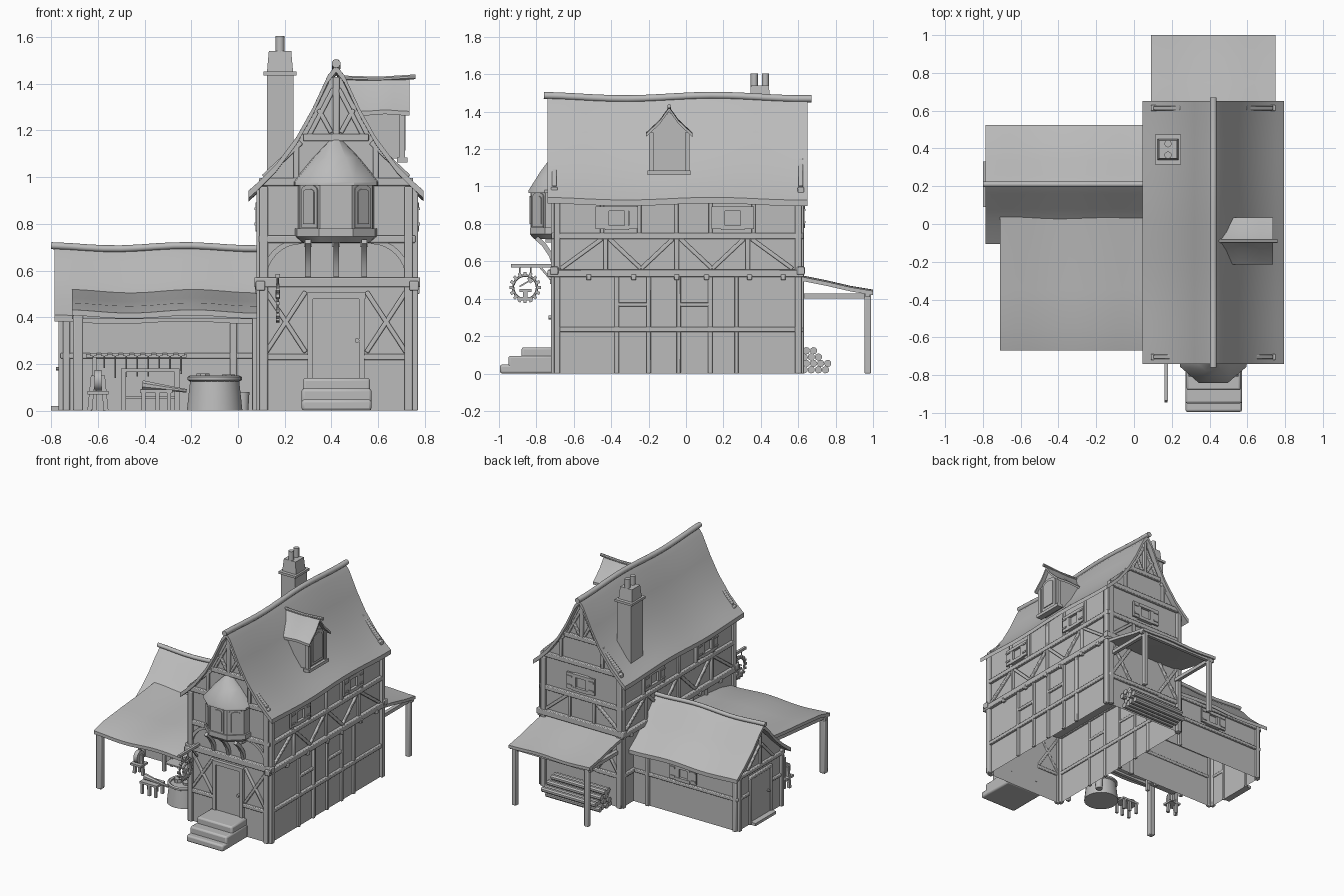
import bpy, bmesh, math, random
from mathutils import Vector as V

if "Cube" in bpy.data.objects:
    bpy.data.objects.remove(bpy.data.objects["Cube"])
random.seed(4)
grey = bpy.data.materials.new("plain grey")
grey.diffuse_color = (0.5, 0.5, 0.5, 1)
grey.use_nodes = True
grey.node_tree.nodes["Principled BSDF"].inputs["Base Color"].default_value = grey.diffuse_color
parts = {}

def loft(name, rings, skip_low=False, caps=True):
    """Skin between point rings; skip_low leaves the ground side open."""
    bm = parts.setdefault(name, bmesh.new())
    R = [[bm.verts.new(p) for p in r] for r in rings]
    n = len(R[0])
    for a, b in zip(R, R[1:]):
        for i in range(n):
            f = (a[i], a[(i+1) % n], b[(i+1) % n], b[i])
            if not (skip_low and all(v.co.z < 1e-4 for v in f)):
                bm.faces.new(f)
    if caps:
        bm.faces.new(R[0]); bm.faces.new(R[-1])

def box(name, x0, x1, y0, y1, z0, z1):
    loft(name, [[(x0, y0, z), (x1, y0, z), (x1, y1, z), (x0, y1, z)] for z in (z0, z1)])

def tube(name, pts, r, n=4, r2=None):
    """Square timber (n=4, half width r) or round bar along points."""
    pts = [V(p) for p in pts]
    rings = []
    for i, p in enumerate(pts):
        d = pts[min(i+1, len(pts)-1)] - pts[max(i-1, 0)]
        q = d.to_track_quat('Z', 'Y')
        rr = r if r2 is None else r + (r2-r)*i/(len(pts)-1)
        if n == 4: rr *= 1.414
        rings.append([p + q @ V((rr*math.cos(t), rr*math.sin(t), 0))
                      for t in (math.tau*(k+.5)/n for k in range(n))])
    loft(name, rings)

def prism(name, axis, pts, a0, a1, **k):
    f = (lambda a, p: (a, p[0], p[1])) if axis == 'x' else (lambda a, p: (p[0], a, p[1]))
    loft(name, [[f(a, p) for p in pts] for a in (a0, a1)], **k)

def wave(t, amp): return amp*math.cos(t*math.tau*1.5 + .3)

def roof(name, axis, prof, a0, a1, th, amp, N=20):
    """Sagging roof sheet: top profile, offset underside, swept along an axis."""
    rings = []
    for i in range(N+1):
        t = i/N; a = a0 + (a1-a0)*t
        sec = [(u, z+wave(t, amp)) for u, z in prof] + [(u, z-th+wave(t, amp)) for u, z in reversed(prof)]
        rings.append([(a, u, z) if axis == 'x' else (u, a, z) for u, z in sec])
    loft(name, rings)

def both(c, half):
    return [(c-d, z) for d, z in reversed(half)] + [(c+d, z) for d, z in half[1:]]

# wall frames: axis of normal, position, sign
FRONT, BACK = ('y', -.70, -1), ('y', .61, 1)
RIGHT, LEFT = ('x', .75, 1), ('x', .10, -1)
WBACK, WEND, WFRONT = ('y', .47, 1), ('x', -.75, -1), ('y', -.05, -1)
def P(w, u, z, o=0):
    c = w[1] + w[2]*o
    return (c, u, z) if w[0] == 'x' else (u, c, z)
def rail(w, u0, z0, u1, z1, r=.013, name="timber_frame", o=.004):
    tube(name, [P(w, u0, z0, o), P(w, u1, z1, o)], r)
def panel(name, w, u0, u1, z0, z1, o0, o1):
    loft(name, [[P(w, u0, z0, o), P(w, u1, z0, o), P(w, u1, z1, o), P(w, u0, z1, o)] for o in (o0, o1)])
def window(w, u, z, hw=.052, hh=.05):
    panel("window_panes", w, u-hw, u+hw, z-hh, z+hh, 0, .006)
    for s in (-1, 1):
        rail(w, u+s*hw, z-hh, u+s*hw, z+hh, .011, "window_frames", .012)
        rail(w, u-hw-.012, z+s*hh, u+hw+.012, z+s*hh, .012, "window_frames", .014)
        a, b = sorted((u+s*(hw+.012), u+s*(hw+.062)))
        panel("shutters", w, a, b, z-hh-.008, z+hh+.012, .01, .024)
        for k in (-.03, .035):
            panel("shutters", w, a+.005, b-.005, z+k-.006, z+k+.006, .024, .03)
def arch(name, c, u, n, w, h, d):
    c, u, n = V(c), V(u).normalized(), V(n).normalized()
    sec = [(-w/2, -h/2), (w/2, -h/2)] + [(w/2*math.cos(t), h/2-w*.25+w*.25*math.sin(t))
                                       for t in (math.pi*k/8 for k in range(9))]
    loft(name, [[c+u*a+V((0, 0, b))+n*o for a, b in sec] for o in (-.004, d)])

# main house walls and roof
CX = .42
half = [(0, 1.475), (.035, 1.43), (.1, 1.29), (.17, 1.165), (.26, 1.045), (.33, .975), (.375, .935)]
wall = [(.1, 0), (.75, 0)] + [(CX+s, z) for s, z in ((.33, .965), (.26, 1.02), (.17, 1.14), (.1, 1.265), (.02, 1.43))]
wall += [(2*CX-x, z) for x, z in reversed(wall[3:])] + [(.1, .965)]
prism("house_walls", 'y', wall, -.70, .61, skip_low=True)
box("upper_floor", .11, .74, -.69, .60, .52, .53)
roof("main_roof", 'y', both(CX, half), -.74, .65, .032, .007)
tube("main_ridge", [(CX, -.76+1.43*i/16, 1.478+wave(i/16, .009)) for i in range(17)], .019, 10)

# front and back timbers
for w in (FRONT, BACK):
    rail(w, .07, .55, .78, .55, .021)
    rail(w, .09, .735, .76, .735, .016)
    rail(w, .09, .98, .75, .98, .017)
    rail(w, .28, 1.17, .56, 1.17, .016)
    rail(w, CX, 1.17, CX, 1.43, .014)
    for s in (-1, 1):
        X = lambda d: CX+s*d
        rail(w, X(.31), 0, X(.31), .96, .018)
        rail(w, X(.12), .23, X(.31), .23)
        rail(w, X(.13), .25, X(.30), .51, .01)
        rail(w, X(.30), .25, X(.13), .51, .01)
        rail(w, X(.02), 1.19, X(.075), 1.29, .01)
        rail(w, X(.12), 1.17, X(.01), 1.38, .01)
        rail(w, X(.31), 1.0, X(.15), 1.15, .012)
        rail(w, X(.17), .99, X(.17), 1.15, .012)
        if w is FRONT:   # curved braces
            tube("curved_braces", [P(w, X(.15+.16*math.cos(t)), .56+.165*math.sin(t), .004)
                                   for t in (math.pi/2*k/8 for k in range(9))], .011)
        else:
            rail(w, X(.30), .57, X(.12), .72, .011)
            rail(w, X(.10), .55, X(.10), .73, .011)
rail(BACK, .1, .235, .75, .235)
window(BACK, CX, .84)

# side timbers and windows
for w in (RIGHT, LEFT):
    rail(w, -.74, .535, .63, .535, .02)
    rail(w, -.70, .735, .62, .735, .016)
    rail(w, -.70, .235, .61, .235, .014)
    for u in (-.69, .6): rail(w, u, 0, u, .95, .017)
    for u in (-.37, -.2, -.04, .13, .27): rail(w, u, 0, u, .53, .012)
    for u in (-.45, -.25, -.05, .13, .36): rail(w, u, .74, u, .95, .011)
    for u in (-.43, -.05, .33): rail(w, u, .55, u, .73, .012)
    for a, b in ((-.67, -.45), (-.24, -.41), (-.24, -.07), (.14, -.03), (.14, .31), (.57, .35)):
        rail(w, a, .56, b, .72, .011)
    for a in (-.37, -.04): rail(w, a, .37, a+.17, .37, .011)
    for u in (-.52, -.28, -.05, .11, .34, .52): rail(w, u, .50, u, .53, .013, o=.015)
    for u in (-.37, .25): window(w, u, .83)

# front door and steps
panel("front_door", FRONT, .315, .525, .12, .48, 0, .012)
for u in (.31, .53): rail(FRONT, u, .1, u, .49, .012, "door_frame", .01)
rail(FRONT, .295, .492, .545, .492, .014, "door_frame", .012)
tube("door_knob", [P(FRONT, .51, .30, .01), P(FRONT, .51, .30, .035)], .01, 10)
for y, z in ((-.995, .048), (-.95, .095), (-.88, .14)):
    i = .006 if z > .1 else 0
    box("front_steps", .272+i, .572-i, y, -.70, 0, z)

# bay window
def bay(k, z, e=0): return [(CX+x*k, -.70+y*k, z) for x, y in ((-.165, .02), (-.155, -.05), (-.068, -.125), (.068, -.125), (.155, -.05), (.165, .02))]
loft("bay_walls", [bay(1, .77), bay(1, .98)])
loft("bay_sill", [bay(.9, .72), bay(1.08, .745), bay(1.08, .78)])
loft("bay_roof", [bay(1.13, .965), bay(1.13, .98), bay(.6, 1.085), bay(.06, 1.175)])
B = [V(p) for p in bay(1, .875)]
for a, b in ((1, 2), (2, 3), (3, 4)):
    u = B[b]-B[a]; n = V((u.y, -u.x, 0)); c = (B[a]+B[b])/2
    arch("bay_window_frames", c, u, n, .088, .185, .006)
    arch("bay_window_panes", c, u, n, .06, .15, .011)
for x in (.30, CX, .54):
    tube("bay_corbels", [(x, -.705, .575), (x, -.72, .63), (x, -.76, .69), (x, -.80, .725)], .012)
    box("bay_corbels", x-.017, x+.017, -.75, -.70, .70, .725)

# dormer on the right slope
D = -.09
prism("dormer_walls", 'x', [(D-.1, 1.08), (D+.1, 1.08), (D+.1, 1.29), (D, 1.40), (D-.1, 1.29)], .46, .705)
roof("dormer_roof", 'x', both(D, [(0, 1.425), (.05, 1.355), (.125, 1.285)]), .45, .735, .018, .003, 8)
tube("dormer_ridge", [(.45, D, 1.425), (.6, D, 1.42), (.76, D, 1.43)], .011, 8)
box("dormer_sill", .68, .725, D-.115, D+.115, 1.062, 1.085)
for s in (-1, 1): box("dormer_posts", .69, .715, D+s*.097-.012, D+s*.097+.012, 1.08, 1.29)
arch("dormer_window_frame", (.705, D, 1.215), (0, 1, 0), (1, 0, 0), .14, .24, .006)
arch("dormer_window_pane", (.705, D, 1.215), (0, 1, 0), (1, 0, 0), .1, .2, .012)

# chimney
box("chimney", .125, .238, .325, .465, .98, 1.44)
box("chimney_cap", .11, .25, .315, .475, 1.435, 1.452)
loft("chimney_top", [[(.18+sx*k, .395+sy*k, z) for sx, sy in ((-1, -1), (1, -1), (1, 1), (-1, 1))] for k, z in ((.056, 1.45), (.048, 1.54))])
for y in (.365, .425): tube("chimney_pots", [(.18, y, 1.53), (.18, y, 1.605)], .019, 14)

# side wing
W = .21
whalf = [(0, .69), (.05, .645), (.13, .555), (.22, .475), (.315, .405)]
prism("wing_walls", 'x', [(-.05, 0), (.47, 0), (.47, .415), (.34, .53), (W, .66), (.08, .53), (-.05, .415)], -.75, .1, skip_low=True)
roof("wing_roof", 'x', both(W, whalf), -.785, .1, .028, .006)
tube("wing_ridge", [(-.80+.9*i/12, W, .70+wave(i/12, .007)) for i in range(13)], .015, 10)
for w in (WBACK, WFRONT):
    rail(w, -.76, .235, .09, .235, .012)
    rail(w, -.76, .40, .09, .40, .012)
    for u in (-.735, -.02): rail(w, u, 0, u, .41, .015)
window(WBACK, -.32, .315, .045, .045)
rail(WEND, -.06, .395, .48, .395, .014)
rail(WEND, W, .40, W, .64, .011)
for s in (-1, 1):
    rail(WEND, W+s*.245, 0, W+s*.245, .42, .015)
    rail(WEND, W+s*.12, 0, W+s*.12, .34, .012)
    rail(WEND, W+s*.13, .235, W+s*.245, .235, .011)
    rail(WEND, W+s*.15, .41, W+s*.01, .55, .01)
rail(WEND, W-.13, .345, W+.13, .345, .012)
panel("wing_door", WEND, W-.115, W+.115, .02, .34, 0, .01)
tube("wing_door_knob", [P(WEND, W-.08, .18, .01), P(WEND, W-.08, .18, .03)], .008, 8)
box("wing_doorstep", -.80, -.75, .09, .33, 0, .02)

# workshop canopy
roof("canopy_roof", 'x', [(-.67, .425), (-.55, .455), (-.35, .475), (-.15, .492), (.06, .515)], -.71, .1, .024, .007)
tube("canopy_post", [(-.685, -.63, 0), (-.685, -.63, .41)], .021)
tube("canopy_beams", [(-.71, -.63, .405), (.1, -.63, .405)], .012)
tube("canopy_beams", [(-.685, -.65, .41), (-.685, -.05, .465)], .012)
tube("canopy_post", [(.075, -.63, 0), (.075, -.63, .41)], .014)

# back porch and log pile
roof("porch_roof", 'x', [(.60, .525), (.75, .495), (.88, .465), (1.0, .445)], .09, .75, .022, .004, 12)
for x in (.125, .715):
    tube("porch_posts", [(x, .972, 0), (x, .972, .43)], .017)
    tube("porch_beams", [(x, .61, .415), (x, .99, .415)], .013)
tube("porch_beams", [(.09, .972, .42), (.75, .972, .42)], .012)
for row, n in enumerate((4, 4, 3, 2)):
    for k in range(n):
        y, j = .632+k*.038+(row % 2)*.012, random.uniform(-.02, .02)
        tube("log_pile", [(.19+j, y, .02+row*.034), (.63+j, y, .02+row*.034)], .0195, 9)

# hanging sign: bar, toothed ring, anvil and hammer
SX, SY, SZ = .17, -.86, .46
tube("sign_bar", [(SX, -.935, .577), (SX, -.70, .577)], .009)
tube("sign_bar", [(SX, -.72, .50), (SX, -.78, .57)], .006)
ring = lambda r, t: (SX, SY+r*math.cos(t), SZ+r*math.sin(t))
tube("sign_ring", [ring(.064, math.tau*k/28) for k in range(29)], .007, 6)
for k in range(16):
    tube("sign_teeth", [ring(.066, math.tau*k/16), ring(.084, math.tau*k/16)], .008)
for y in (-.89, -.83): tube("sign_chains", [(SX, y, .53), (SX, y, .575)], .004, 6)
box("sign_anvil", SX-.006, SX+.006, SY-.03, SY+.035, .435, .452)
box("sign_anvil", SX-.006, SX+.006, SY-.012, SY+.012, .41, .436)
box("sign_anvil", SX-.006, SX+.006, SY-.04, SY+.04, .39, .41)
tube("sign_hammer", [(SX, SY-.03, .465), (SX, SY+.03, .50)], .004)
tube("sign_hammer", [(SX, SY+.018, .512), (SX, SY+.034, .486)], .009)

# round forge, rim and bucket
FX, FY = -.1, -.48
tube("forge", [(FX, FY, 0), (FX, FY, .07), (FX, FY, .135)], .12, 24, .105)
tube("forge_rim", [(FX+.105*math.cos(t), FY+.105*math.sin(t), .138) for t in (math.tau*k/24 for k in range(25))], .013, 6)
for dx, h in ((-.05, .16), (.02, .15), (.06, .155)):
    tube("forge_coals", [(FX+dx, FY, .13), (FX+dx, FY, h)], .03, 8)
tube("bucket", [(.02, -.36, 0), (.02, -.36, .08)], .025, 12, .03)
# anvil on a trestle
box("trestle", -.42, -.28, -.55, -.45, .075, .09)
for x in (-.405, -.345, -.295):
    for y in (-.54, -.46): tube("trestle", [(x, y, 0), (x, y, .08)], .009)
tube("bellows", [(-.41, -.5, .11), (-.33, -.5, .10), (-.22, -.5, .085)], .022, 8, .008)
# workbench and stand
box("workbench", -.5, -.25, -.17, -.06, .165, .18)
for x in (-.49, -.26):
    for y in (-.16, -.07): tube("workbench", [(x, y, 0), (x, y, .17)], .011)
box("workbench", -.49, -.26, -.16, -.07, .05, .06)
for s in (-1, 1): tube("grinder_stand", [(-.6+s*.035, -.3, 0), (-.6+s*.02, -.3, .15)], .01)
box("grinder_stand", -.645, -.555, -.34, -.26, .07, .085)
tube("grinder_wheel", [(-.615, -.3, .13), (-.585, -.3, .13)], .045, 16)
tube("grinder_stand", [(-.615, -.27, 0), (-.615, -.27, .23)], .008)
# tool rack on the wing wall
rail(WFRONT, -.65, .235, -.22, .235, .008, "tool_rack", .02)
for k in range(9):
    x = -.62+k*.047; l = random.uniform(.04, .1)
    tube("hanging_tools", [(x, -.088, .235), (x, -.088, .235-l)], .004, 6)
    tube("hanging_tools", [(x-.014, -.088, .24), (x+.014, -.088, .24)], .006)

# turn every part into an object
for name, bm in parts.items():
    bmesh.ops.recalc_face_normals(bm, faces=bm.faces[:])
    me = bpy.data.meshes.new(name); bm.to_mesh(me); bm.free()
    me.materials.append(grey)
    me.shade_smooth(); me.set_sharp_from_angle(angle=math.radians(38))
    ob = bpy.data.objects.new(name, me)
    bpy.context.collection.objects.link(ob)
    if name in ("timber_frame", "front_steps", "porch_posts", "canopy_post"):
        m = ob.modifiers.new("soft_edges", 'BEVEL')
        m.width = .012 if name == "front_steps" else .005
        m.segments = 2; m.limit_method = 'ANGLE'
